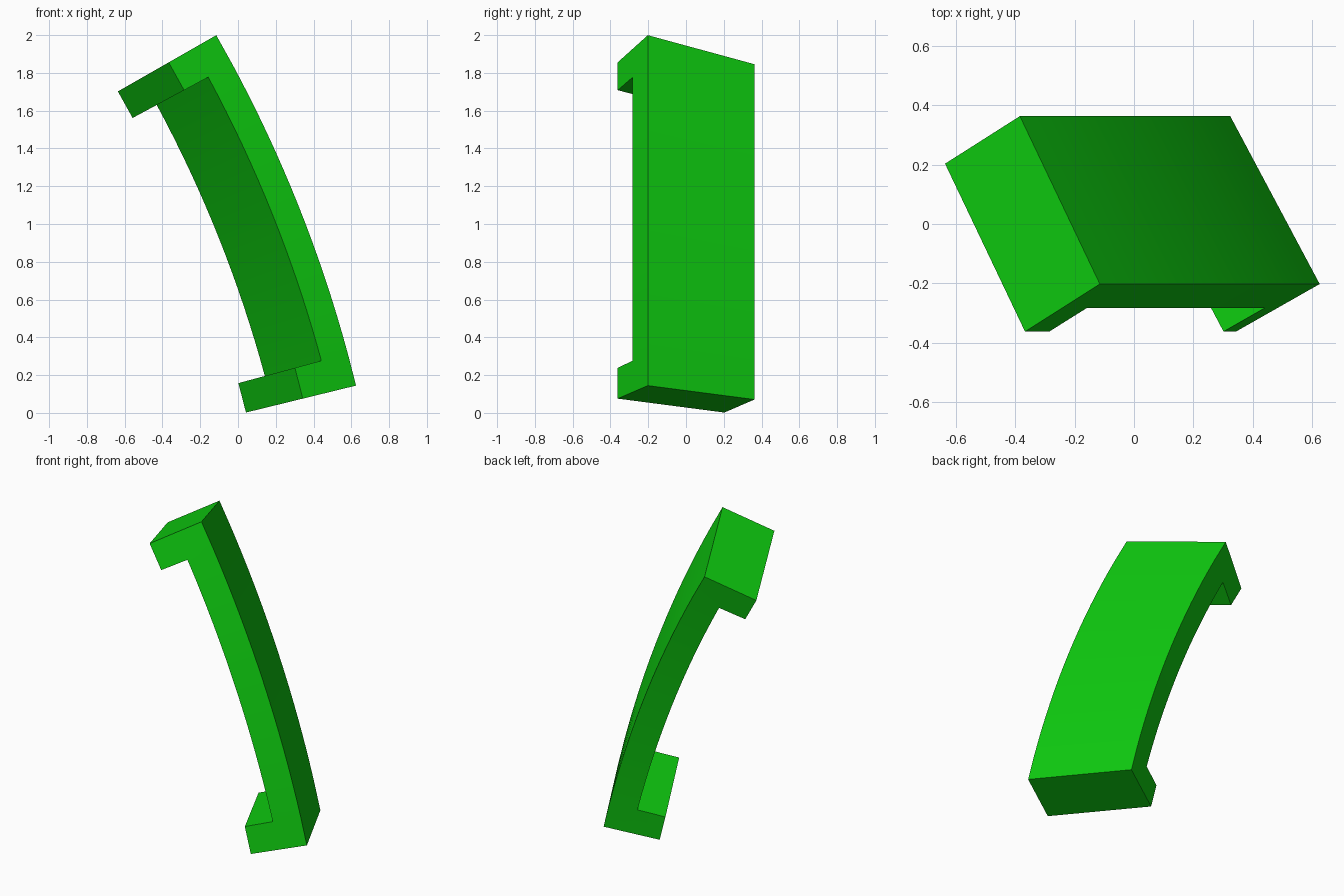
import bpy, bmesh, math
from collections import Counter

cube = bpy.data.objects.get("Cube")
if cube:
    bpy.data.objects.remove(cube, do_unlink=True)

# Green material
green = bpy.data.materials.new("green")
green.use_nodes = True
colour = (0.0045, 0.6, 0.005, 1)
green.diffuse_color = colour
green.node_tree.nodes["Principled BSDF"].inputs["Base Color"].default_value = colour

# Arc about an axis parallel to y, measured on the outer front edge
RADIUS = 7.175
MID, HALF, LIP = math.radians(21.75), math.radians(8), math.radians(1.4)
CX = 0.255 - RADIUS * math.cos(HALF) * math.cos(MID)
CZ = 1.072 - RADIUS * math.cos(HALF) * math.sin(MID)

# Tilted rectangular section: depth and width vectors in (radius, y)
DEPTH, WIDTH, FRONT_Y = (-0.29, -0.16), (-0.31, 0.565), -0.202

# Stations: one lip at each end, the thin web between them
SEGMENTS = 16
start, end = MID - HALF + LIP, MID + HALF - LIP
angles = ([MID - HALF]
          + [start + (end - start) * i / SEGMENTS for i in range(SEGMENTS + 1)]
          + [MID + HALF])


def point(key):
    i, j, k = key
    r = RADIUS + DEPTH[0] * j / 2 + WIDTH[0] * k
    y = FRONT_Y + DEPTH[1] * j / 2 + WIDTH[1] * k
    return (CX + r * math.cos(angles[i]), y, CZ + r * math.sin(angles[i]))


def cell_faces(i, j):
    """Six faces of one block at station i and depth layer j."""
    a = [(i, j, 0), (i, j + 1, 0), (i, j + 1, 1), (i, j, 1)]
    b = [(i + 1, y, z) for _, y, z in a]
    sides = [(a[n], a[(n + 1) % 4], b[(n + 1) % 4], b[n]) for n in range(4)]
    return [tuple(a), tuple(b)] + sides


# Web runs the whole length; the lips add a second layer at both ends
last = len(angles) - 2
cells = [(i, 0) for i in range(last + 1)] + [(0, 1), (last, 1)]
faces = [f for c in cells for f in cell_faces(*c)]
count = Counter(frozenset(f) for f in faces)

# Keep only the outer skin
bm = bmesh.new()
verts = {}
for f in faces:
    if count[frozenset(f)] == 1:
        for key in f:
            if key not in verts:
                verts[key] = bm.verts.new(point(key))
        bm.faces.new([verts[key] for key in f])
bmesh.ops.recalc_face_normals(bm, faces=bm.faces)
mesh = bpy.data.meshes.new("curved_bracket")
bm.to_mesh(mesh)
bm.free()
mesh.materials.append(green)

bracket = bpy.data.objects.new("curved_bracket", mesh)
bpy.context.collection.objects.link(bracket)
bpy.ops.object.select_all(action='DESELECT')
bracket.select_set(True)
bpy.context.view_layer.objects.active = bracket
bpy.ops.object.shade_smooth_by_angle(angle=math.radians(30))
